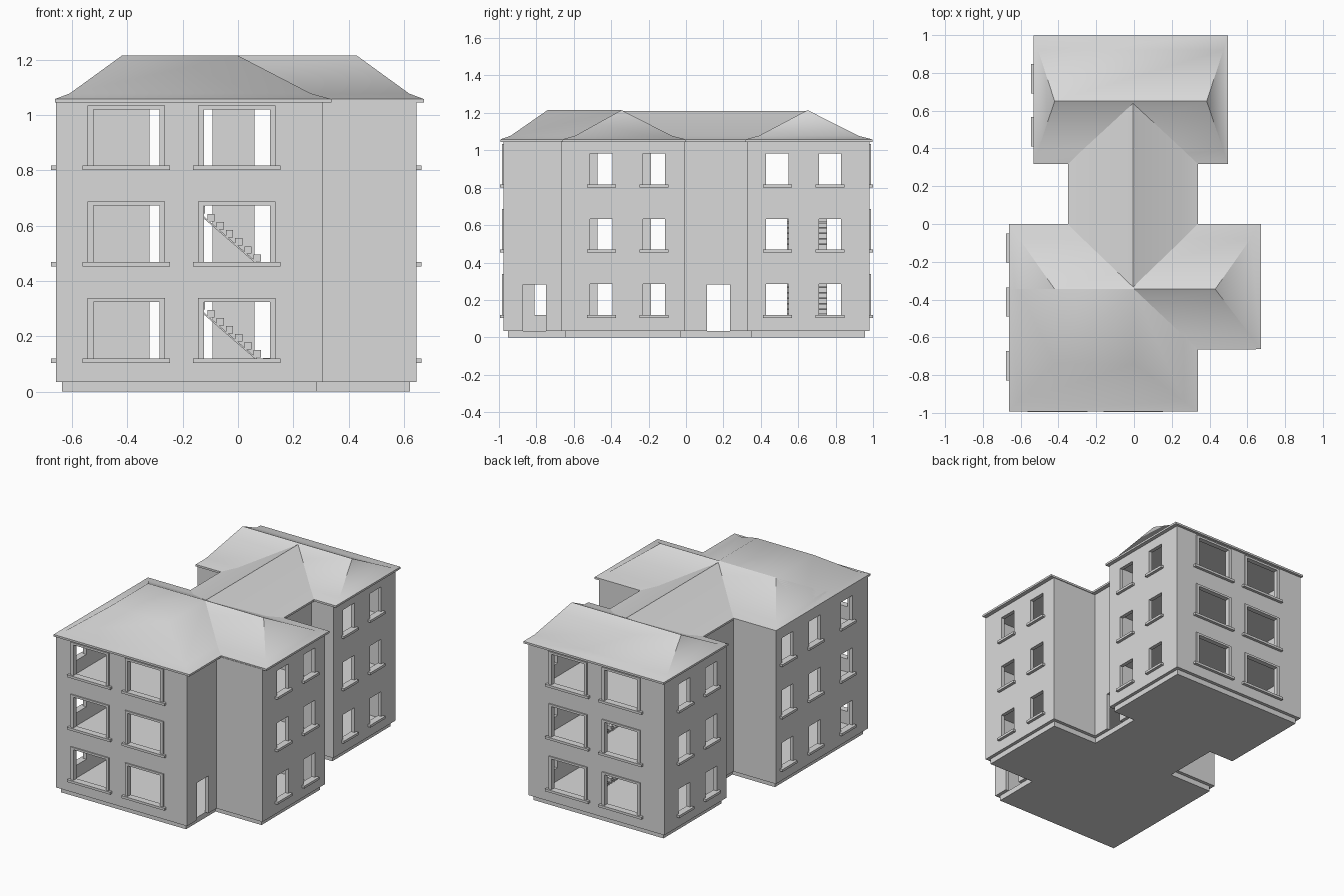
import bpy, bmesh, math
from mathutils import Vector, Matrix

cube = bpy.data.objects.get("Cube")
if cube:
    bpy.data.objects.remove(cube, do_unlink=True)

plaster = bpy.data.materials.new("plaster_grey")
plaster.use_nodes = True
GREY = (0.7, 0.7, 0.7, 1)
plaster.diffuse_color = GREY
plaster.node_tree.nodes["Principled BSDF"].inputs["Base Color"].default_value = GREY

WALL = 0.025
GROUND, EAVE, PEAK = 0.035, 1.045, 1.215
FOOTPRINT = [(-.658, -.975), (.307, -.975), (.307, -.665), (.645, -.665),
             (.645, -.005), (.312, -.005), (.312, .326), (.473, .326),
             (.473, .98), (-.527, .98), (-.527, .326), (-.345, .326),
             (-.345, -.005), (-.658, -.005)]
STOREYS = (0.12, 0.469, 0.817)      # window bottoms
STOREY_H = 0.347


def finish(name, bm):
    bmesh.ops.recalc_face_normals(bm, faces=bm.faces)
    mesh = bpy.data.meshes.new(name)
    bm.to_mesh(mesh)
    bm.free()
    mesh.materials.append(plaster)
    ob = bpy.data.objects.new(name, mesh)
    bpy.context.collection.objects.link(ob)
    return ob


def add_box(bm, lo, hi):
    lo, hi = Vector(lo), Vector(hi)
    size = Matrix.Diagonal((hi - lo).to_4d())
    size[3][3] = 1
    bmesh.ops.create_cube(bm, size=1, matrix=Matrix.Translation((lo + hi) / 2) @ size)


def inset(points, d):
    """Move a counter-clockwise right-angled outline inwards."""
    out = []
    for i, p in enumerate(points):
        p = Vector(p)
        a = (p - Vector(points[i - 1])).normalized()
        b = (Vector(points[(i + 1) % len(points)]) - p).normalized()
        out.append(p + d * (Vector((-a.y, a.x)) + Vector((-b.y, b.x))))
    return out


def ring(bm, points, z):
    return [bm.verts.new((p[0], p[1], z)) for p in points]


def bridge(bm, r1, r2):
    n = len(r1)
    for i in range(n):
        j = (i + 1) % n
        bm.faces.new((r1[i], r1[j], r2[j], r2[i]))


def slab(name, points, z0, z1):
    bm = bmesh.new()
    a, b = ring(bm, points, z0), ring(bm, points, z1)
    bm.faces.new(a)
    bm.faces.new(b)
    bridge(bm, a, b)
    return finish(name, bm)


# Plinth and upper floors
slab("plinth", inset(FOOTPRINT, 0.022), 0, GROUND)
for n in (1, 2):
    top = GROUND + n * STOREY_H
    slab(f"floor_{n}", inset(FOOTPRINT, 0.02), top - 0.024, top)

# Hollow wall shell
bm = bmesh.new()
inner = inset(FOOTPRINT, WALL)
rings = [ring(bm, pts, z) for pts, z in ((FOOTPRINT, GROUND), (FOOTPRINT, EAVE + 0.005),
                                         (inner, EAVE + 0.005), (inner, GROUND))]
for k in range(4):
    bridge(bm, rings[k], rings[(k + 1) % 4])
walls = finish("walls", bm)

# Openings with their sills and trims
cut, sills, trims = bmesh.new(), bmesh.new(), bmesh.new()


def wall_box(bm, axis, plane, side, u0, u1, z0, z1, d0, d1):
    """Box on a wall: u runs along the wall, d0 to d1 is depth outwards."""
    v = sorted((plane + side * d0, plane + side * d1))
    if axis == "x":
        add_box(bm, (v[0], u0, z0), (v[1], u1, z1))
    else:
        add_box(bm, (u0, v[0], z0), (u1, v[1], z1))


def opening(axis, plane, side, centre, width, z0, z1):
    wall_box(cut, axis, plane, side, centre - width / 2, centre + width / 2, z0, z1, -0.04, 0.02)


def window(axis, plane, side, centre, width, z0, height, trim):
    a, b, z1 = centre - width / 2, centre + width / 2, z0 + height
    opening(axis, plane, side, centre, width, z0, z1)
    over = trim + 0.018
    wall_box(sills, axis, plane, side, a - over, b + over, z0 - 0.016, z0, -0.012, 0.019)
    if trim:
        for u0, u1, w0, w1 in ((a - trim, a, z0, z1), (b, b + trim, z0, z1),
                               (a - trim, b + trim, z1, z1 + 0.014)):
            wall_box(trims, axis, plane, side, u0, u1, w0, w1, -0.01, 0.008)


for z in STOREYS:
    for x in (-.404, -.004):
        window("y", -.975, -1, x, 0.239, z, 0.204, 0.021)
    for x in (-.212, .18):
        window("y", .98, 1, x, 0.239, z, 0.204, 0.021)
    for y in (-.452, -.171):
        window("x", .645, 1, y, 0.12, z, 0.165, 0)
    for y in (-.127, -.413, -.75):
        window("x", -.658, -1, y, 0.12, z, 0.165, 0)
    for y in (.489, .77):
        window("x", .473, 1, y, 0.12, z, 0.165, 0)
        window("x", -.527, -1, y, 0.12, z, 0.165, 0)

# Doorways
for plane, side, y in ((.307, 1, -.81), (.312, 1, .173), (-.345, -1, .173)):
    opening("x", plane, side, y, 0.122, 0.02, 0.283)

finish("window_sills", sills)
finish("window_trims", trims)
cutter = finish("opening_cutter", cut)
cutter.hide_render = True
mod = walls.modifiers.new("openings", "BOOLEAN")
mod.operation, mod.solver, mod.object = "DIFFERENCE", "EXACT", cutter
bpy.context.view_layer.update()
cut_mesh = bpy.data.meshes.new_from_object(
    walls.evaluated_get(bpy.context.evaluated_depsgraph_get()))
walls.modifiers.clear()
walls.data = cut_mesh
bpy.data.objects.remove(cutter, do_unlink=True)

# Stairs in the rear block
for n in (0, 1):
    base = GROUND + n * STOREY_H
    bm = bmesh.new()
    for i in range(12):
        x, z = 0.17 - 0.0335 * i, base + 0.0145 + 0.029 * i
        add_box(bm, (x - 0.013, 0.54, z - 0.013), (x + 0.013, 0.755, z + 0.013))
    # sloping support under the treads
    mat = (Matrix.Translation((-0.02, 0.6475, base + 0.158))
           @ Matrix.Rotation(math.atan2(0.029, 0.0335), 4, "Y")
           @ Matrix.Diagonal((0.48, 0.215, 0.006, 1)))
    bmesh.ops.create_cube(bm, size=1, matrix=mat)
    finish(f"stairs_{n + 1}", bm)


# Hipped roofs with flared eaves
def corners(r):
    x0, y0, x1, y1 = r
    return [Vector(p) for p in ((x0, y0), (x1, y0), (x1, y1), (x0, y1))]


def roof(name, eave, ridge, peak=PEAK):
    e, r = corners(eave), corners(ridge)
    kick = [p.lerp(q, 0.22) for p, q in zip(e, r)]
    bm = bmesh.new()
    levels = [ring(bm, p, z) for p, z in ((e, EAVE), (e, EAVE + 0.013),
                                          (kick, EAVE + 0.033), (r, peak))]
    bm.faces.new(levels[0])
    bm.faces.new(levels[-1])
    for lower, upper in zip(levels, levels[1:]):
        bridge(bm, lower, upper)
    bmesh.ops.remove_doubles(bm, verts=bm.verts, dist=0.0005)
    ob = finish(name, bm)
    bpy.ops.object.select_all(action="DESELECT")
    ob.select_set(True)
    bpy.context.view_layer.objects.active = ob
    bpy.ops.object.shade_smooth_by_angle(angle=math.radians(42))


roof("front_roof", (-.662, -.993, .338, -.345), (-.42, -.74, 0, -.345))
roof("main_roof", (-.662, -.662, .672, 0), (-.42, -.345, .43, -.345))
roof("link_roof", (-.35, -.345, .338, .65), (-.005, -.345, -.005, .65), PEAK - 0.006)
roof("rear_roof", (-.533, .317, .498, .997), (-.42, .65, .385, .65))
